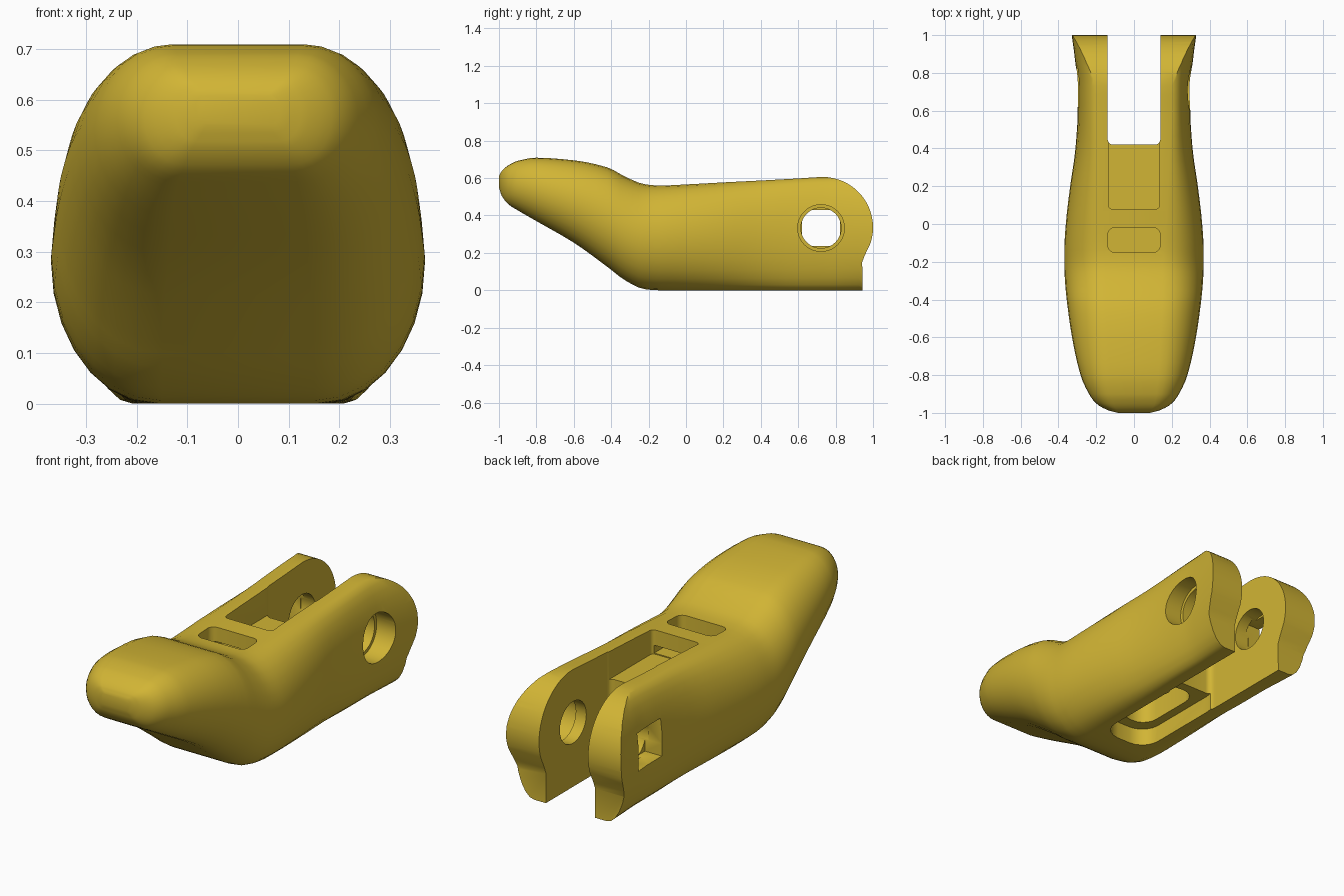
import bpy, bmesh, math

if "Cube" in bpy.data.objects:
    bpy.data.objects.remove(bpy.data.objects["Cube"])

yellow = bpy.data.materials.new("mustard_yellow")
yellow.diffuse_color = (0.64, 0.46, 0.035, 1)
yellow.use_nodes = True
yellow.node_tree.nodes["Principled BSDF"].inputs["Base Color"].default_value = yellow.diffuse_color


def finish(name, bm):
    bmesh.ops.recalc_face_normals(bm, faces=bm.faces)
    mesh = bpy.data.meshes.new(name)
    bm.to_mesh(mesh)
    bm.free()
    mesh.materials.append(yellow)
    ob = bpy.data.objects.new(name, mesh)
    bpy.context.collection.objects.link(ob)
    return ob


def loft(name, rings):
    bm = bmesh.new()
    loops = [[bm.verts.new(p) for p in r] for r in rings]
    n = len(loops[0])
    for a, b in zip(loops, loops[1:]):
        for i in range(n):
            j = (i + 1) % n
            bm.faces.new((a[i], a[j], b[j], b[i]))
    bm.faces.new(loops[0])
    bm.faces.new(loops[-1])
    return finish(name, bm)


def box(name, x, y, z, bevel=0.0, axis=2):
    """Box between limits, with rounded edges along one axis."""
    bm = bmesh.new()
    bmesh.ops.create_cube(bm, size=1)
    for v in bm.verts:
        v.co = [lo + (c + 0.5) * (hi - lo) for c, (lo, hi) in zip(v.co, (x, y, z))]
    if bevel:
        edges = [e for e in bm.edges
                 if abs((e.verts[0].co - e.verts[1].co).normalized()[axis]) > 0.9]
        bmesh.ops.bevel(bm, geom=edges, offset=bevel, segments=5, profile=0.5,
                        affect='EDGES')
    return finish(name, bm)


def prism(name, x0, x1, outline):
    return loft(name, [[(x, y, z) for y, z in outline] for x in (x0, x1)])


def circle(r, n=40):
    return [(0.722 + r * math.cos(2 * math.pi * i / n),
             0.333 + r * math.sin(2 * math.pi * i / n)) for i in range(n)]


# Body stations: y, half width, flat half width, bottom, top
stations = [
    (-1.0, 0.085, 0.06, 0.55, 0.61), (-0.985, 0.14, 0.09, 0.505, 0.638),
    (-0.95, 0.20, 0.11, 0.46, 0.668), (-0.9, 0.238, 0.12, 0.428, 0.692),
    (-0.8, 0.283, 0.13, 0.37, 0.709), (-0.6, 0.328, 0.14, 0.255, 0.695),
    (-0.42, 0.354, 0.15, 0.125, 0.657), (-0.32, 0.364, 0.15, 0.05, 0.605),
    (-0.22, 0.369, 0.15, 0.006, 0.567), (-0.14, 0.369, 0.16, 0.0, 0.56),
    (0.0, 0.361, 0.17, 0.0, 0.566), (0.2, 0.338, 0.18, 0.0, 0.577),
    (0.4, 0.31, 0.19, 0.0, 0.587), (0.6, 0.298, 0.2, 0.0, 0.598),
    (0.73, 0.299, 0.2, 0.0, 0.606), (0.85, 0.31, 0.205, 0.0, 0.608),
    (1.06, 0.338, 0.21, 0.0, 0.608)]


def section(y, w, f, zb, zt, n=14):
    half = [-math.pi / 2 + math.pi * i / n for i in range(n + 1)]
    mid, h = (zb + zt) / 2, (zt - zb) / 2
    right = [(f + (w - f) * math.cos(a), y, mid + h * math.sin(a)) for a in half]
    return right + [(-x, q, z) for x, q, z in reversed(right)]


def smooth_rows(rows, steps=3):
    """Cubic interpolation with limited slopes between stations."""
    def slope(i, k):
        if i in (0, len(rows) - 1):
            j = max(i, 1)
            return (rows[j][k] - rows[j - 1][k]) / (rows[j][0] - rows[j - 1][0])
        a = (rows[i][k] - rows[i - 1][k]) / (rows[i][0] - rows[i - 1][0])
        b = (rows[i + 1][k] - rows[i][k]) / (rows[i + 1][0] - rows[i][0])
        return 2 * a * b / (a + b) if a * b > 0 else 0
    out = []
    for i in range(len(rows) - 1):
        p, q = rows[i], rows[i + 1]
        d = q[0] - p[0]
        for s in range(steps):
            t = s / steps
            row = [p[0] + d * t]
            for k in range(1, 5):
                row.append((2*t**3 - 3*t**2 + 1) * p[k] + (t**3 - 2*t**2 + t) * d * slope(i, k)
                           + (3*t**2 - 2*t**3) * q[k] + (t**3 - t**2) * d * slope(i + 1, k))
            out.append(row)
    return out + [rows[-1]]


body = loft("lever_body", [section(*r) for r in smooth_rows(stations)])

# Rounded rear ends with the stepped heel
arc = [(0.73 + 0.27 * math.cos(a), 0.336 + 0.27 * math.sin(a))
       for a in [math.radians(90 - 6 * i) for i in range(19)]]
rear = ([(-1.2, 1), (0.73, 1)] + arc
        + [(0.955, 0.185), (0.942, 0.15), (0.947, -0.2), (-1.2, -0.2)])

cuts = [
    ('INTERSECT', prism("rear_outline", -0.6, 0.6, rear)),
    # Fork slot between the arms
    ('DIFFERENCE', box("fork_slot", (-0.14, 0.14), (0.42, 1.3), (-0.3, 1), 0.03)),
    # Top pocket, strap slot and the tunnel under the strap bar
    ('DIFFERENCE', box("top_pocket", (-0.136, 0.136), (0.08, 0.5), (0.445, 1), 0.02)),
    ('DIFFERENCE', box("strap_slot", (-0.138, 0.138), (-0.15, -0.02), (0.44, 1), 0.035)),
    ('DIFFERENCE', box("strap_tunnel", (-0.125, 0.125), (-0.08, 0.15), (0.45, 0.49))),
    # Stepped recess underneath
    ('DIFFERENCE', box("lower_channel", (-0.137, 0.137), (-0.08, 0.5), (-0.3, 0.09), 0.1)),
    ('DIFFERENCE', box("lower_pocket", (-0.09, 0.09), (-0.02, 0.37), (-0.2, 0.3), 0.08)),
    # Pivot holes: round on one arm, square on the other
    ('DIFFERENCE', prism("pivot_hole", -0.22, 0.6, circle(0.108))),
    ('DIFFERENCE', prism("bolt_recess", 0.2, 0.7, circle(0.125))),
    ('DIFFERENCE', box("nut_recess", (-0.7, -0.2), (0.62, 0.824), (0.236, 0.43))),
]

bpy.context.view_layer.objects.active = body
body.select_set(True)
for operation, cutter in cuts:
    mod = body.modifiers.new(cutter.name, 'BOOLEAN')
    mod.operation = operation
    mod.solver = 'EXACT'
    mod.object = cutter
    bpy.ops.object.modifier_apply(modifier=mod.name)
    bpy.data.objects.remove(cutter)

bpy.ops.object.shade_smooth_by_angle(angle=math.radians(30))
